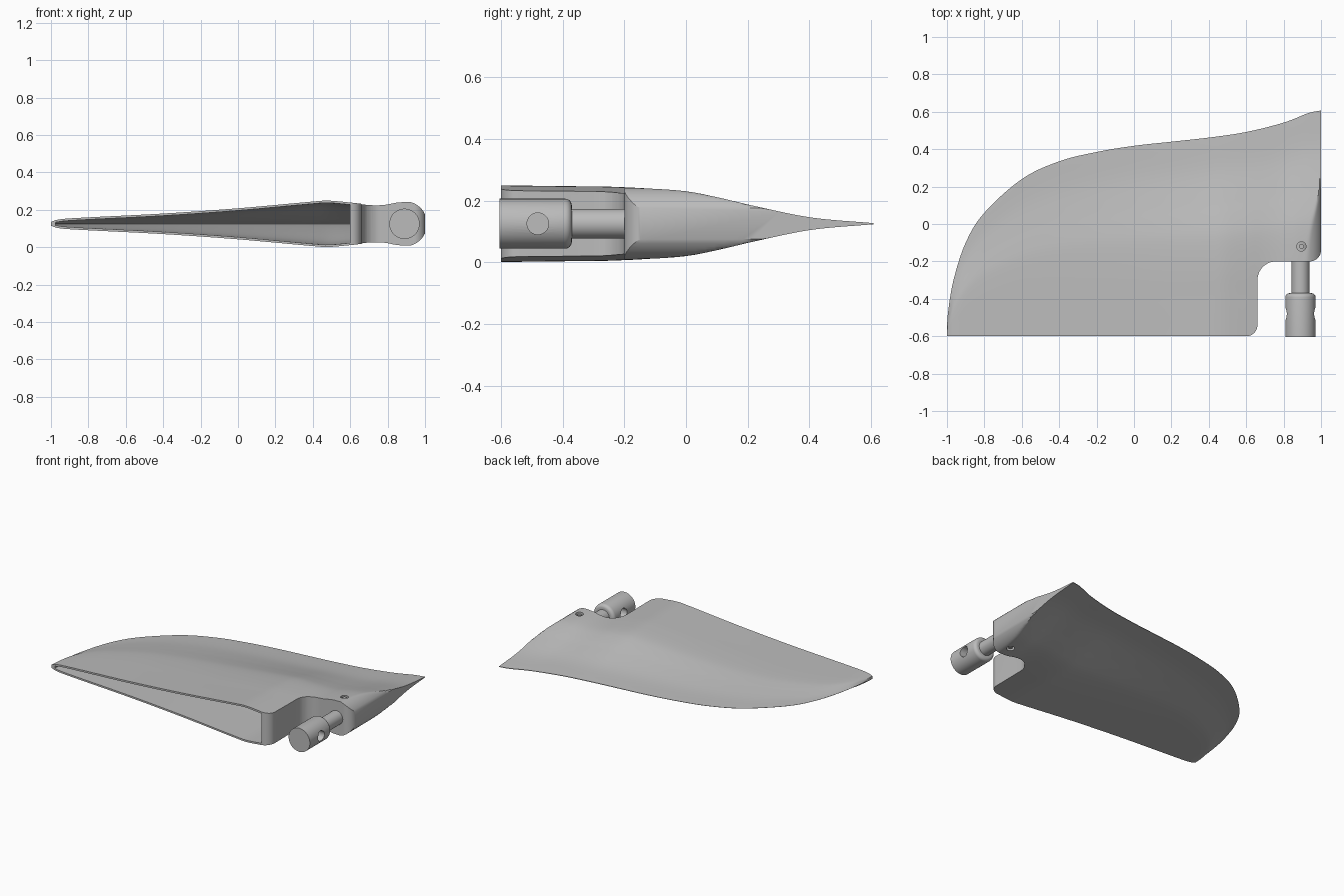
import bpy, bmesh, math
from mathutils import Matrix, Vector

cube = bpy.data.objects.get("Cube")
if cube:
    bpy.data.objects.remove(cube, do_unlink=True)

MID = 0.125          # height of the symmetry plane
BOSS_X, BOSS_R = 0.89, 0.121
WALL = 0.012

grey = bpy.data.materials.new("plain_grey")
grey.use_nodes = True
grey.diffuse_color = (0.5, 0.5, 0.5, 1)
grey.node_tree.nodes["Principled BSDF"].inputs["Base Color"].default_value = (0.5, 0.5, 0.5, 1)


def smooth_curve(table, x):
    """Cubic interpolation through a table of (x, value) pairs."""
    n = len(table)
    x = min(max(x, table[0][0]), table[-1][0])
    i = next(k for k in range(n - 1) if x <= table[k + 1][0])

    def slope(k):
        a, b = table[max(k - 1, 0)], table[min(k + 1, n - 1)]
        return (b[1] - a[1]) / (b[0] - a[0])
    (x0, y0), (x1, y1) = table[i], table[i + 1]
    d = x1 - x0
    t = (x - x0) / d
    return ((2*t**3 - 3*t**2 + 1) * y0 + (t**3 - 2*t**2 + t) * d * slope(i)
            + (3*t**2 - 2*t**3) * y1 + (t**3 - t**2) * d * slope(i + 1))


# Trailing edge outline, span thickness and chord thickness
EDGE = [(-1, -.6), (-.995, -.48), (-.965, -.3), (-.9, -.1), (-.8, .06), (-.6, .24),
        (-.4, .335), (-.2, .385), (0, .418), (.2, .44), (.4, .462), (.6, .492),
        (.8, .542), (.93, .592), (1, .607)]
SPAN = [(-1, .01), (-.97, .021), (-.9, .029), (-.4, .055), (0, .083), (.4, .119),
        (.48, .124), (.6, .114), (.7, .104), (.78, .105), (.86, .119), (1, .121)]
CHORD = [(0, 1), (.2, .98), (.35, .96), (.5, .87), (.6, .67), (.67, .5), (.83, .17), (1, .015)]
EDGE_X = [(i, p[0]) for i, p in enumerate(EDGE)]
EDGE_Y = [(i, p[1]) for i, p in enumerate(EDGE)]


def half_thickness(x, s):
    h = smooth_curve(SPAN, x) * smooth_curve(CHORD, s)
    if x > BOSS_X:
        h = min(h, math.sqrt(BOSS_R**2 - (x - BOSS_X)**2))
    return h


def add_object(name, bm):
    bmesh.ops.recalc_face_normals(bm, faces=bm.faces)
    mesh = bpy.data.meshes.new(name)
    bm.to_mesh(mesh)
    bm.free()
    mesh.materials.append(grey)
    ob = bpy.data.objects.new(name, mesh)
    bpy.context.collection.objects.link(ob)
    return ob


def loft(name, rings):
    """Closed solid through rings of equal length."""
    bm = bmesh.new()
    loops = [[bm.verts.new(p) for p in ring] for ring in rings]
    for a, b in zip(loops, loops[1:]):
        for i in range(len(a)):
            j = (i + 1) % len(a)
            bm.faces.new((a[i], a[j], b[j], b[i]))
    bm.faces.new(loops[0])
    bm.faces.new(loops[-1])
    return add_object(name, bm)


def ring_at(x, side):
    """Mirror a list of (y, half thickness) about the middle plane."""
    return [(x, y, MID + h) for y, h in side] + [(x, y, MID - h) for y, h in reversed(side)]


def cylinder(name, r, p0, p1, sides=40):
    p0, p1 = Vector(p0), Vector(p1)
    bm = bmesh.new()
    turn = (p1 - p0).to_track_quat('Z', 'Y').to_matrix().to_4x4()
    bmesh.ops.create_cone(bm, cap_ends=True, segments=sides, radius1=r, radius2=r,
                          depth=(p1 - p0).length, matrix=Matrix.Translation((p0 + p1) / 2) @ turn)
    return add_object(name, bm)


def cut(ob, cutter):
    cutter.hide_render = True
    mod = ob.modifiers.new("cut", 'BOOLEAN')
    mod.operation, mod.solver, mod.object = 'DIFFERENCE', 'EXACT', cutter
    bpy.context.view_layer.objects.active = ob
    bpy.ops.object.modifier_apply(modifier=mod.name)
    bpy.data.objects.remove(cutter, do_unlink=True)


def smooth(ob, angle=30):
    bpy.ops.object.select_all(action='DESELECT')
    ob.select_set(True)
    bpy.context.view_layer.objects.active = ob
    bpy.ops.object.shade_smooth_by_angle(angle=math.radians(angle))


# Blade body and the hollow inside it
COLS, ROWS = 130, 40
outer, inner = [], []
for c in range(COLS + 1):
    t = 0.08 + (len(EDGE) - 1.08) * c / COLS
    x, ye = smooth_curve(EDGE_X, t), smooth_curve(EDGE_Y, t)
    chord = ye + 0.6
    outer.append(ring_at(x, [(-0.6 + chord * r / ROWS, half_thickness(x, r / ROWS))
                             for r in range(ROWS + 1)]))
# Hollow stops where the blade becomes too thin
for c in range(71):
    x = -0.975 + 1.575 * c / 70
    lo, hi = 0, len(EDGE) - 1
    for _ in range(30):
        m = (lo + hi) / 2
        lo, hi = (m, hi) if smooth_curve(EDGE_X, m) < x else (lo, m)
    chord = smooth_curve(EDGE_Y, lo) + 0.6
    a, b = 0, 1
    for _ in range(30):
        m = (a + b) / 2
        a, b = (m, b) if half_thickness(x, m) > WALL + 0.001 else (a, m)
    side = [(-0.6 + chord * a * r / 24, half_thickness(x, a * r / 24) - WALL) for r in range(25)]
    inner.append(ring_at(x, [(-0.65, side[0][1])] + side))
blade = loft("blade", outer)
cut(blade, loft("hollow_cutter", inner))


# Rounded notch beside the mount
def arc(cx, cy, r, start, end, n=12):
    angles = [math.radians(start + (end - start) * i / n) for i in range(n + 1)]
    return [(cx + r * math.cos(a), cy + r * math.sin(a)) for a in angles]


notch = [(0.6, -0.7)] + arc(0.6, -0.54, 0.06, -90, 0) + arc(0.76, -0.3, 0.1, 180, 90) \
    + arc(0.94, -0.14, 0.06, -90, 0) + [(1.1, -0.14), (1.1, -0.7)]
cut(blade, loft("notch_cutter", [[(x, y, z) for x, y in notch] for z in (-0.1, 0.4)]))

# Set screw hole through the boss
SCREW = (0.895, -0.12)
cut(blade, cylinder("screw_hole_cutter", 0.025, (*SCREW, -0.1), (*SCREW, 0.4), 32))
smooth(blade)
smooth(cylinder("set_screw", 0.013, (*SCREW, MID - 0.108), (*SCREW, MID + 0.108), 24))

# Shaft and drilled coupling
smooth(cylinder("shaft", 0.048, (BOSS_X, -0.42, MID), (BOSS_X, -0.1, MID)))
bm = bmesh.new()
profile = [(0, -0.605), (0.081, -0.605)] + [(x, y) for x, y in arc(0.059, -0.392, 0.022, 0, 90, 6)] + [(0, -0.37)]
verts = [bm.verts.new((BOSS_X + r, y, MID)) for r, y in profile]
edges = [bm.edges.new(p) for p in zip(verts, verts[1:])]
bmesh.ops.spin(bm, geom=verts + edges, cent=(BOSS_X, 0, MID), axis=(0, 1, 0),
               angle=2 * math.pi, steps=48)
bmesh.ops.remove_doubles(bm, verts=bm.verts, dist=1e-5)
coupling = add_object("coupling", bm)
cut(coupling, cylinder("cross_hole_cutter", 0.035, (0.7, -0.48, MID), (1.1, -0.48, MID), 32))
smooth(coupling)
